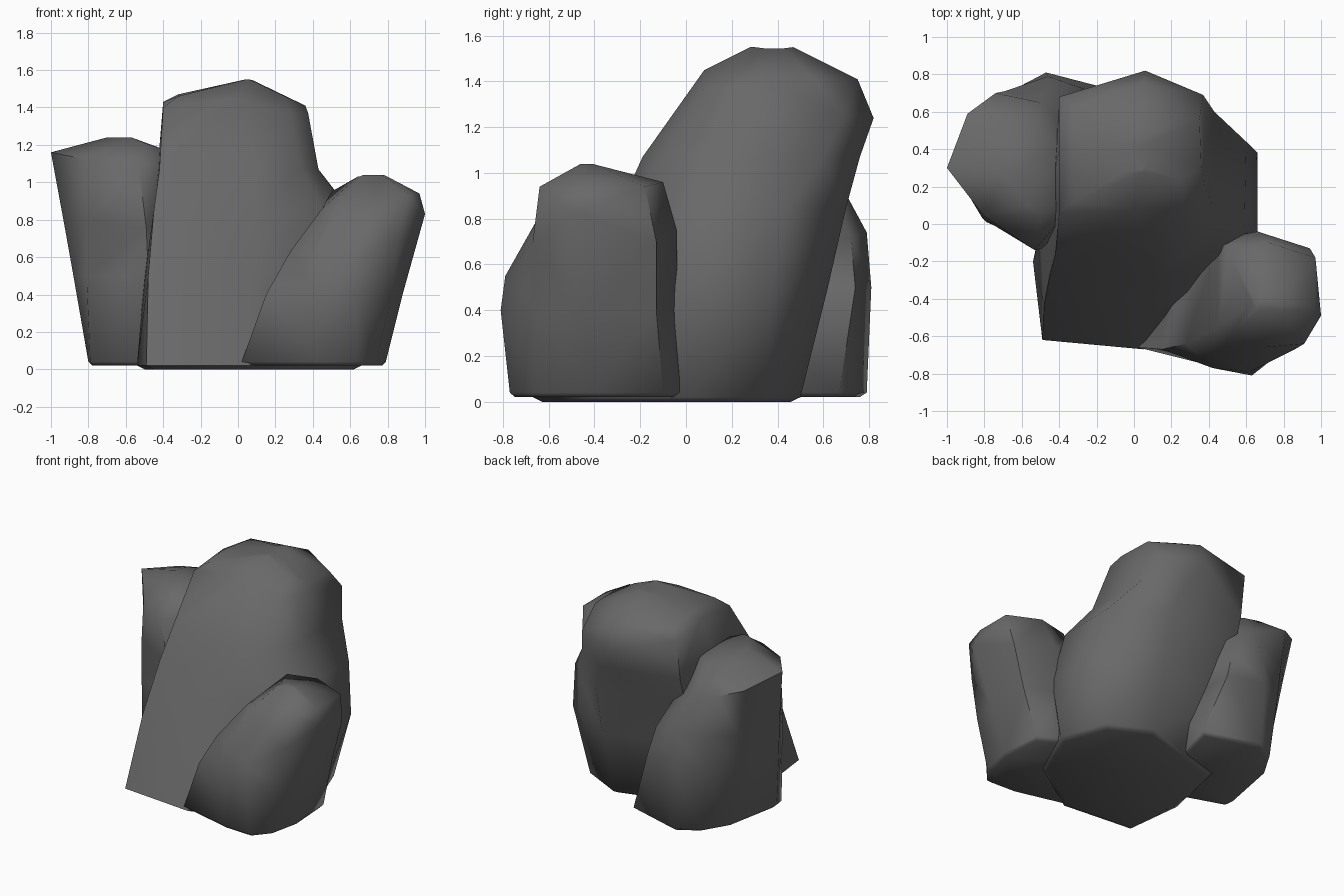
import bpy, bmesh, math
from mathutils import Vector

# dark stone
stone = bpy.data.materials.new("dark_stone")
stone.diffuse_color = (0.14, 0.14, 0.14, 1)


def loft_rock(name, rings, foot):
    """Skin a stack of rings, cap both ends, and add a slightly drawn-in foot."""
    base = [Vector(p) for p in rings[0]]
    mid = sum(base, Vector()) / len(base)
    under = [mid + (p - mid) * 0.93 for p in base]
    for p in under:
        p.z = foot
    bm = bmesh.new()
    loops = [[bm.verts.new(p) for p in ring] for ring in [under] + rings]
    n = len(base)
    for a, b in zip(loops, loops[1:]):
        for i in range(n):
            j = (i + 1) % n
            bm.faces.new((a[i], a[j], b[j], b[i]))
    bm.faces.new(loops[0])
    bm.faces.new(loops[-1])
    bmesh.ops.triangulate(bm, faces=bm.faces[:])
    bmesh.ops.recalc_face_normals(bm, faces=bm.faces[:])
    mesh = bpy.data.meshes.new(name)
    bm.to_mesh(mesh)
    bm.free()
    mesh.materials.append(stone)
    ob = bpy.data.objects.new(name, mesh)
    bpy.context.collection.objects.link(ob)
    bpy.ops.object.select_all(action='DESELECT')
    ob.select_set(True)
    bpy.context.view_layer.objects.active = ob
    bpy.ops.object.shade_smooth_by_angle(angle=math.radians(65))
    return ob


def level(z, *pts):
    return [(x, y, z) for x, y in pts]


# tall middle rock, leaning back with a bulge on its right flank
loft_rock("middle_rock", [
    level(0.02, (-.49, -.62), (.05, -.67), (.48, -.38), (.66, .02),
          (.54, .35), (.24, .5), (-.43, .3), (-.54, -.2)),
    level(0.5, (-.48, -.43), (.1, -.46), (.5, -.25), (.66, -.07),
          (.66, .38), (.25, .62), (-.42, .46), (-.50, -.05)),
    level(0.85, (-.45, -.27), (.1, -.29), (.46, -.14), (.59, -.02),
          (.6, .44), (.25, .70), (-.40, .57), (-.45, .12)),
    level(1.07, (-.42, -.16), (.1, -.19), (.34, -.1), (.43, .08),
          (.43, .6), (.18, .76), (-.40, .64), (-.43, .25)),
    [(-.40, .06, 1.40), (0, .08, 1.45), (.28, .08, 1.37), (.375, .2, 1.37),
     (.37, .69, 1.25), (.06, .82, 1.24), (-.40, .68, 1.37), (-.40, .4, 1.43)],
    [(-.32, .12, 1.46), (.05, .28, 1.55), (.25, .24, 1.46), (.36, .3, 1.41),
     (.35, .56, 1.41), (.05, .75, 1.41), (-.33, .62, 1.44), (-.32, .4, 1.47)],
    [(-.05, .28, 1.53), (.04, .29, 1.55), (.06, .3, 1.55), (.08, .34, 1.545),
     (.08, .43, 1.545), (.05, .47, 1.55), (-.02, .46, 1.535), (-.05, .4, 1.53)],
], 0.0)

# left rock, flaring outwards, with a low shoulder at the back
loft_rock("left_rock", [
    level(0.04, (-.47, -.1), (-.79, .01), (-.80, .08), (-.72, .5),
          (-.6, .7), (-.45, .79), (-.04, .67), (-.2, .1)),
    level(0.5, (-.48, -.12), (-.81, .03), (-.88, .17), (-.79, .54),
          (-.66, .71), (-.47, .81), (-.2, .74), (-.2, .1)),
    [(-.49, -.13, .75), (-.81, .03, .8), (-.93, .23, .78), (-.83, .56, .75),
     (-.69, .71, .75), (-.46, .79, .74), (-.26, .72, .72), (-.25, .1, .75)],
    [(-.53, -.14, 1.08), (-.8, .04, 1.12), (-1, .3, 1.16), (-.89, .59, 1.1),
     (-.74, .70, 1.06), (-.5, .65, 1.0), (-.35, .5, 1.0), (-.33, .1, 1.1)],
    [(-.5, .05, 1.21), (-.57, .10, 1.24), (-.7, .27, 1.24), (-.72, .42, 1.2),
     (-.64, .54, 1.17), (-.52, .52, 1.16), (-.38, .4, 1.16), (-.38, .1, 1.17)],
], 0.02)

# short right rock, leaning outwards
loft_rock("right_rock", [
    level(0.04, (.02, -.66), (.42, -.76), (.64, -.77), (.74, -.65),
          (.79, -.42), (.77, -.1), (.6, -.01), (.2, -.1)),
    level(0.4, (.15, -.67), (.42, -.77), (.63, -.81), (.82, -.66),
          (.88, -.45), (.86, -.13), (.63, -.04), (.3, -.1)),
    [(.28, -.64, .63), (.42, -.71, .6), (.62, -.79, .55), (.86, -.67, .70),
     (1.0, -.49, .83), (.94, -.13, .7), (.66, -.04, .75), (.45, -.08, .75)],
    [(.45, -.55, .86), (.52, -.6, .86), (.69, -.66, .78), (.91, -.64, .94),
     (.97, -.45, .94), (.97, -.18, .94), (.72, -.10, .96), (.5, -.14, .95)],
    [(.63, -.42, 1.02), (.65, -.45, 1.03), (.67, -.46, 1.04), (.77, -.46, 1.04),
     (.78, -.44, 1.04), (.78, -.41, 1.04), (.68, -.40, 1.035), (.64, -.4, 1.03)],
], 0.02)
